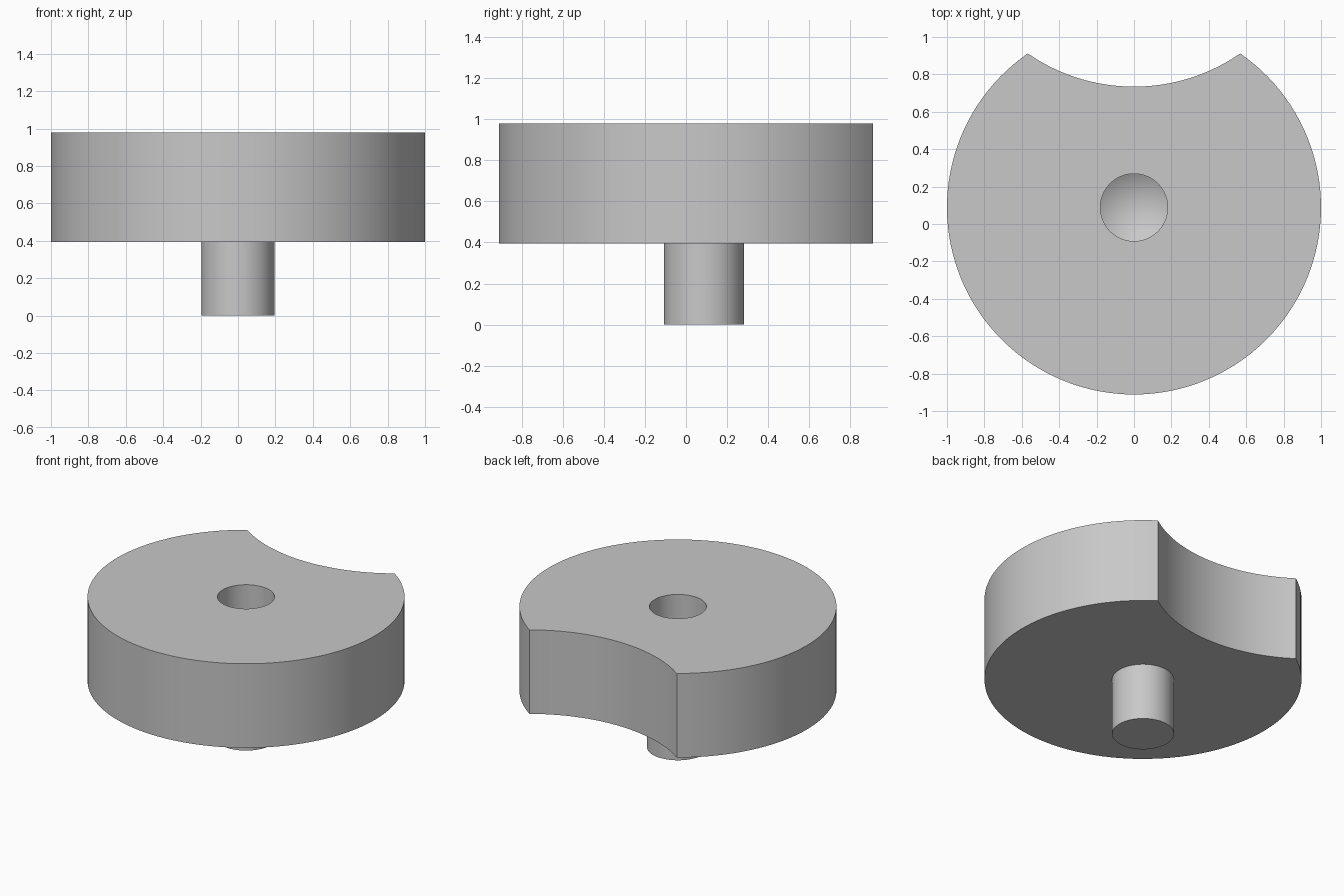
import bpy, bmesh, math

cube = bpy.data.objects.get("Cube")
if cube:
    bpy.data.objects.remove(cube, do_unlink=True)

CENTRE_Y = 0.0885          # shared axis of disc, hole and pin
TOP, BASE = 0.98, 0.395    # disc heights
TIP = 0.823                # height of the notch tips above the axis
HOLE_R, PIN_R = 0.18, 0.195
HOLE_FLOOR = 0.58          # where the straight bore meets its conical end

grey = bpy.data.materials.new("plain grey")
grey.use_nodes = True
colour = (0.58, 0.58, 0.58, 1)
grey.diffuse_color = colour
grey.node_tree.nodes["Principled BSDF"].inputs["Base Color"].default_value = colour

# Angles measured from +y: the notch span, then the round rest of the rim
half = math.acos(TIP)
NOTCH_STEPS, RIM_STEPS = 40, 104
angles = [-half + 2 * half * i / NOTCH_STEPS for i in range(NOTCH_STEPS)]
angles += [half + (2 * math.pi - 2 * half) * i / RIM_STEPS for i in range(RIM_STEPS)]


def rim(a):
    """Unit disc with an equal circle bitten out of its back."""
    if a > half:
        return 1.0
    d = 2 * TIP
    return d * math.cos(a) - math.sqrt(max(0, 1 - (d * math.sin(a)) ** 2))


def stacked_rings(name, rings, apex=None):
    """Skin a stack of (radius function, z) rings, starting from an apex if given."""
    bm = bmesh.new()
    loops = [[bm.verts.new((r(a) * math.sin(a), r(a) * math.cos(a), z)) for a in angles]
             for r, z in rings]
    n = len(angles)
    for upper, lower in zip(loops, loops[1:]):
        for i in range(n):
            j = (i + 1) % n
            bm.faces.new((upper[i], upper[j], lower[j], lower[i]))
    if apex is not None:
        point = bm.verts.new((0, 0, apex))
        for i in range(n):
            bm.faces.new((point, loops[0][(i + 1) % n], loops[0][i]))
    bm.faces.new(loops[-1])
    bmesh.ops.recalc_face_normals(bm, faces=bm.faces)
    # The end cap must look straight down
    bm.faces.ensure_lookup_table()
    if bm.faces[-1].normal.z > 0:
        bmesh.ops.reverse_faces(bm, faces=bm.faces)
    mesh = bpy.data.meshes.new(name)
    bm.to_mesh(mesh)
    bm.free()
    mesh.materials.append(grey)
    obj = bpy.data.objects.new(name, mesh)
    obj.location.y = CENTRE_Y
    bpy.context.collection.objects.link(obj)
    bpy.ops.object.select_all(action='DESELECT')
    obj.select_set(True)
    bpy.context.view_layer.objects.active = obj
    bpy.ops.object.shade_smooth_by_angle(angle=math.radians(25))
    return obj


def bore(a):
    return HOLE_R


def pin(a):
    return PIN_R


# Notched disc with a drilled blind hole
stacked_rings("notched_disc",
              [(bore, HOLE_FLOOR), (bore, TOP), (rim, TOP), (rim, BASE)],
              apex=HOLE_FLOOR - HOLE_R * math.tan(math.radians(31)))

# Pin under the disc
stacked_rings("pin", [(pin, BASE), (pin, 0)])
